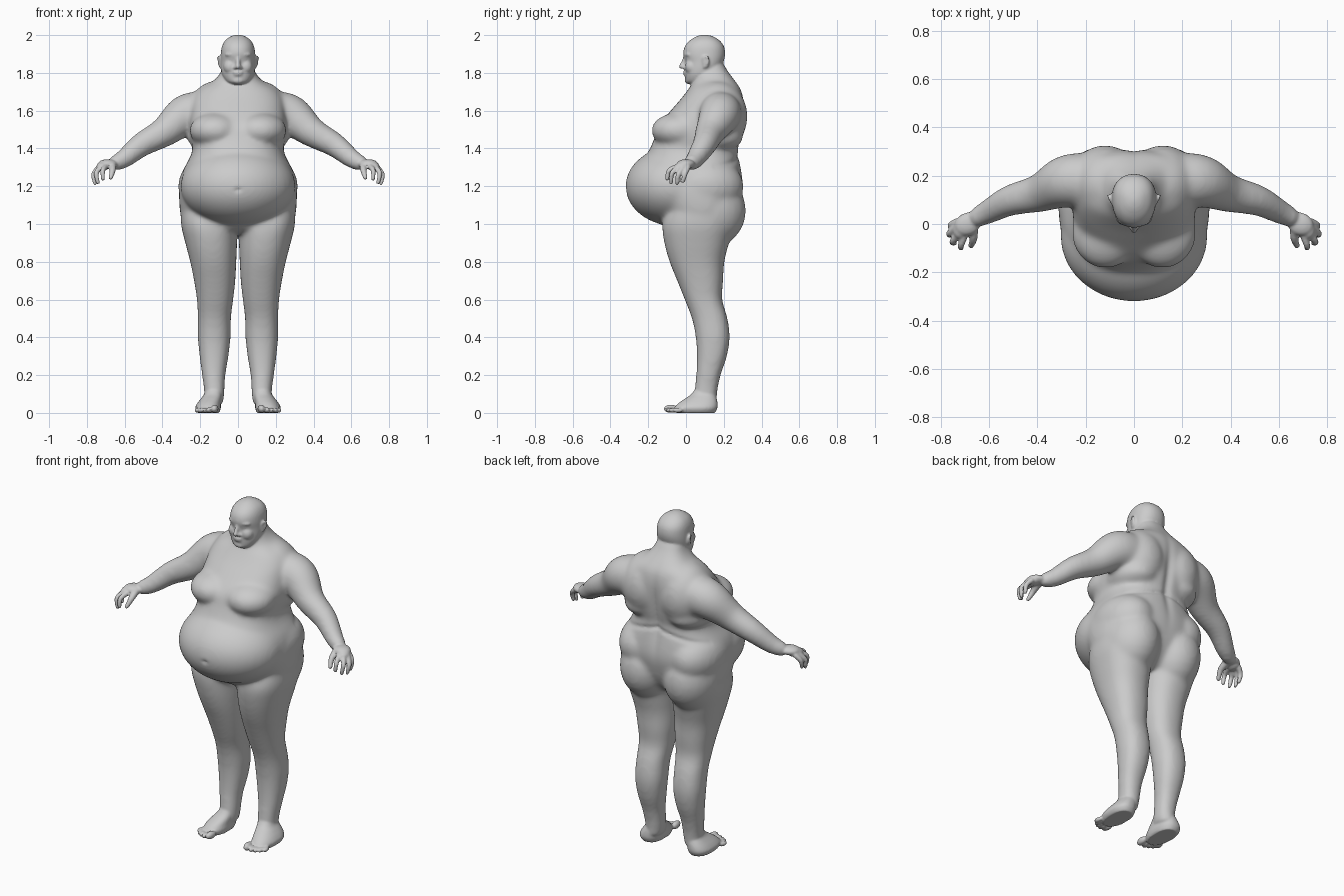
import bpy, bmesh
from math import cos, sin, pi, exp, copysign
from mathutils import Vector, Matrix


def spline(rows, n=4):
    """Catmull-Rom resampling of equal-length number rows."""
    out = []
    for i in range(len(rows) - 1):
        a, b = rows[max(i - 1, 0)], rows[i]
        c, d = rows[i + 1], rows[min(i + 2, len(rows) - 1)]
        for k in range(n):
            t = k / n
            out.append([q + .5 * t * (r - p + t * (2 * p - 5 * q + 4 * r - s + t * (3 * (q - r) + s - p)))
                        for p, q, r, s in zip(a, b, c, d)])
    return out + [list(rows[-1])]


def loft(bm, rings, mirror, tips=False):
    """Skin a list of rings; tips closes both ends with a fan."""
    for sx in ((1, -1) if mirror else (1,)):
        vs = [[bm.verts.new((p[0] * sx, p[1], p[2])) for p in r] for r in rings]
        for a, b in zip(vs, vs[1:]):
            for i in range(len(a)):
                j = (i + 1) % len(a)
                bm.faces.new((a[i], a[j], b[j], b[i]))
        bm.faces.new(vs[0][::-1])
        bm.faces.new(vs[-1])


def stack(bm, rows, mirror=False, e=2.3, seg=40):
    """Horizontal sections: z, x min, x max, y front, y back."""
    rings = []
    for z, x0, x1, yf, yb in spline(rows):
        yc = yf + .55 * (yb - yf)
        ring = []
        for i in range(seg):
            c, s = cos(2 * pi * i / seg), sin(2 * pi * i / seg)
            c, s = copysign(abs(c) ** (2 / e), c), copysign(abs(s) ** (2 / e), s)
            ring.append(((x0 + x1) / 2 + (x1 - x0) / 2 * c, yc + s * (yb - yc if s > 0 else yc - yf), z))
        rings.append(ring)
    loft(bm, rings, mirror)


def blob(bm, c, r, mirror=True, tilt=0, seg=24):
    """Ellipsoid, lofted from circles of latitude."""
    turn = Matrix.Rotation(tilt, 3, 'Z')
    rings = []
    for k in range(seg // 2 + 1):
        a = pi * (.02 + .96 * k / (seg // 2))
        rings.append([Vector(c) + turn @ Vector((r[0] * sin(a) * cos(2 * pi * i / seg),
                                                 r[1] * sin(a) * sin(2 * pi * i / seg), -r[2] * cos(a)))
                      for i in range(seg)])
    loft(bm, rings, mirror)


def tube(bm, rows, mirror=True, seg=20):
    """Round limb through x, y, z, radius rows with rounded ends."""
    pts = spline(rows)
    rings = []
    for i, p in enumerate(pts):
        t = (Vector(pts[min(i + 1, len(pts) - 1)][:3]) - Vector(pts[max(i - 1, 0)][:3])).normalized()
        u = t.cross(Vector((.25, .9, .35))).normalized()
        w = t.cross(u)
        rings.append([Vector(p[:3]) + p[3] * (u * cos(2 * pi * k / seg) + w * sin(2 * pi * k / seg))
                      for k in range(seg)])
    loft(bm, rings, mirror)
    for p in (rows[0], rows[-1]):
        blob(bm, p[:3], (p[3],) * 3, mirror, seg=seg)


def fuse(bm, name, voxel, smooth, grow):
    """Turn the overlapping parts into one soft skin with the modifiers baked in."""
    bmesh.ops.recalc_face_normals(bm, faces=bm.faces)
    me = bpy.data.meshes.new(name)
    bm.to_mesh(me)
    bm.free()
    ob = bpy.data.objects.new(name, me)
    bpy.context.collection.objects.link(ob)
    m = ob.modifiers.new("skin", 'REMESH')
    m.mode, m.voxel_size, m.use_smooth_shade = 'VOXEL', voxel, True
    m = ob.modifiers.new("soften", 'SMOOTH')
    m.factor, m.iterations = .5, smooth
    m = ob.modifiers.new("grow", 'DISPLACE')
    m.strength, m.mid_level = grow, 0
    baked = bpy.data.meshes.new_from_object(ob.evaluated_get(bpy.context.evaluated_depsgraph_get()))
    ob.modifiers.clear()
    ob.data = baked
    return ob


# ---- soft mass: torso, belly, limbs
bm = bmesh.new()
torso = [(.955, .18, -.05, .17), (.99, .25, -.11, .215), (1.05, .295, -.12, .255), (1.12, .305, -.17, .28),
         (1.2, .302, -.22, .295), (1.28, .285, -.22, .287), (1.35, .248, -.205, .274), (1.4, .234, -.182, .27),
         (1.45, .245, -.162, .282), (1.52, .25, -.137, .293), (1.6, .245, -.072, .3), (1.66, .235, -.02, .298),
         (1.71, .2, .018, .285), (1.75, .128, .042, .258), (1.8, .086, .045, .22), (1.86, .07, .06, .185)]
stack(bm, [(z, -w, w, f, b) for z, w, f, b in torso], e=2.45)
blob(bm, (0, -.05, 1.2), (.298, .264, .205), False, seg=40)  # belly
blob(bm, (.118, -.035, 1.495), (.134, .143, .088))           # chest
blob(bm, (.12, .165, 1.57), (.145, .155, .18))               # shoulder blades
blob(bm, (.165, .1, 1.2), (.146, .2, .145))                  # flank rolls
blob(bm, (.14, .14, 1.46), (.122, .157, .075))               # back rolls
blob(bm, (.143, .125, 1.07), (.152, .187, .19))              # buttocks
# legs
stack(bm, [(1.1, .04, .295, -.08, .22), (1, .013, .295, -.118, .24), (.9, .012, .272, -.108, .22),
           (.8, .016, .246, -.08, .196), (.7, .021, .226, -.04, .19), (.6, .032, .211, .0, .185),
           (.5, .044, .206, .038, .213), (.4, .046, .206, .058, .225), (.3, .057, .197, .064, .21),
           (.2, .073, .184, .06, .177), (.1, .079, .172, .048, .158), (.04, .088, .18, .03, .158)], True)
# arms
tube(bm, [(.15, .18, 1.575, .1), (.22, .182, 1.588, .106), (.29, .173, 1.568, .1), (.39, .128, 1.487, .073),
          (.51, .098, 1.42, .058), (.6, .052, 1.348, .045), (.65, .026, 1.322, .036)], seg=32)
draft = fuse(bm, "draft", .012, 18, .006)

# ---- carry the softened mass over and add the finer parts
bm = bmesh.new()
bm.from_mesh(draft.data)
bpy.data.objects.remove(draft)
for v in bm.verts:                                           # navel, spine groove and waist crease
    x, y, z = v.co
    if y < -.2:
        v.co.y += .01 * exp(-(x / .016) ** 2 - ((z - 1.18) / .01) ** 2)
    elif y > .15 and z > 1.1:
        v.co.y -= .014 * exp(-(x / .025) ** 2 - ((z - 1.45) / .2) ** 2)
        v.co.y -= .008 * exp(-((z - 1.37 + .25 * abs(x)) / .012) ** 2)

# head
head = [(1.742, .035, .012, .08), (1.755, .06, .0, .11), (1.785, .081, -.004, .15), (1.82, .089, -.006, .18),
        (1.86, .091, -.004, .198), (1.9, .09, -.014, .206), (1.94, .084, -.005, .2), (1.97, .068, .02, .178),
        (1.99, .042, .052, .147), (1.998, .022, .075, .122), (2.001, .006, .092, .104)]
stack(bm, [(z, -w, w, f, b) for z, w, f, b in head], e=2.2)
blob(bm, (.036, .01, 1.897), (.034, .018, .009), tilt=.25)   # brows
blob(bm, (.034, .013, 1.876), (.015, .014, .009))            # eyes
blob(bm, (.04, .033, 1.832), (.036, .038, .04))              # cheeks
tube(bm, [(0, -.004, 1.888, .009), (0, -.014, 1.858, .01), (0, -.025, 1.834, .012)], False, 12)  # nose
blob(bm, (.012, -.011, 1.829), (.011, .012, .009), seg=12)   # nostrils
blob(bm, (0, -.004, 1.804), (.027, .012, .006), False)       # upper lip
blob(bm, (0, -.002, 1.791), (.023, .012, .006), False)       # lower lip
blob(bm, (0, .014, 1.76), (.034, .02, .018), False)          # chin
# ears
blob(bm, (.093, .103, 1.858), (.008, .02, .03), tilt=-.3)
tube(bm, [(.092, .09, 1.868, .005), (.098, .097, 1.884, .005), (.105, .113, 1.886, .005),
          (.105, .119, 1.868, .005), (.099, .109, 1.842, .005), (.093, .097, 1.832, .006)], seg=10)

# palms
blob(bm, (.688, .0, 1.318), (.055, .046, .024), tilt=-.45)
blob(bm, (.715, -.015, 1.306), (.032, .046, .022), tilt=.25)
# fingers: knuckle, bent joint, tip
for k, j, t in (((.702, -.05, 1.302), (.716, -.09, 1.282), (.715, -.1, 1.238)),
                ((.726, -.038, 1.302), (.75, -.073, 1.27), (.742, -.079, 1.22)),
                ((.737, -.014, 1.3), (.764, -.04, 1.262), (.757, -.047, 1.216)),
                ((.733, .01, 1.298), (.758, -.004, 1.268), (.756, -.016, 1.226))):
    tube(bm, [(*k, .014), (*j, .0125), (*t, .01)], seg=12)
tube(bm, [(.665, -.015, 1.312, .02), (.664, -.06, 1.285, .016), (.674, -.09, 1.245, .011)], seg=12)  # thumb

# feet and toes
stack(bm, [(0, .1, .214, -.05, .152), (.025, .092, .226, -.062, .165), (.05, .092, .215, -.04, .166),
           (.075, .088, .196, -.005, .162), (.1, .084, .178, .03, .156), (.14, .084, .168, .06, .15)], True)
for x, y, r, l in ((.123, -.081, .021, .038), (.153, -.084, .014, .033), (.176, -.076, .013, .031),
                   (.198, -.062, .013, .03), (.217, -.043, .013, .028)):
    blob(bm, (x, y, r + .001), (r * .9, l, r), tilt=.12, seg=16)

fuse(bm, "body", .0065, 3, .001)
